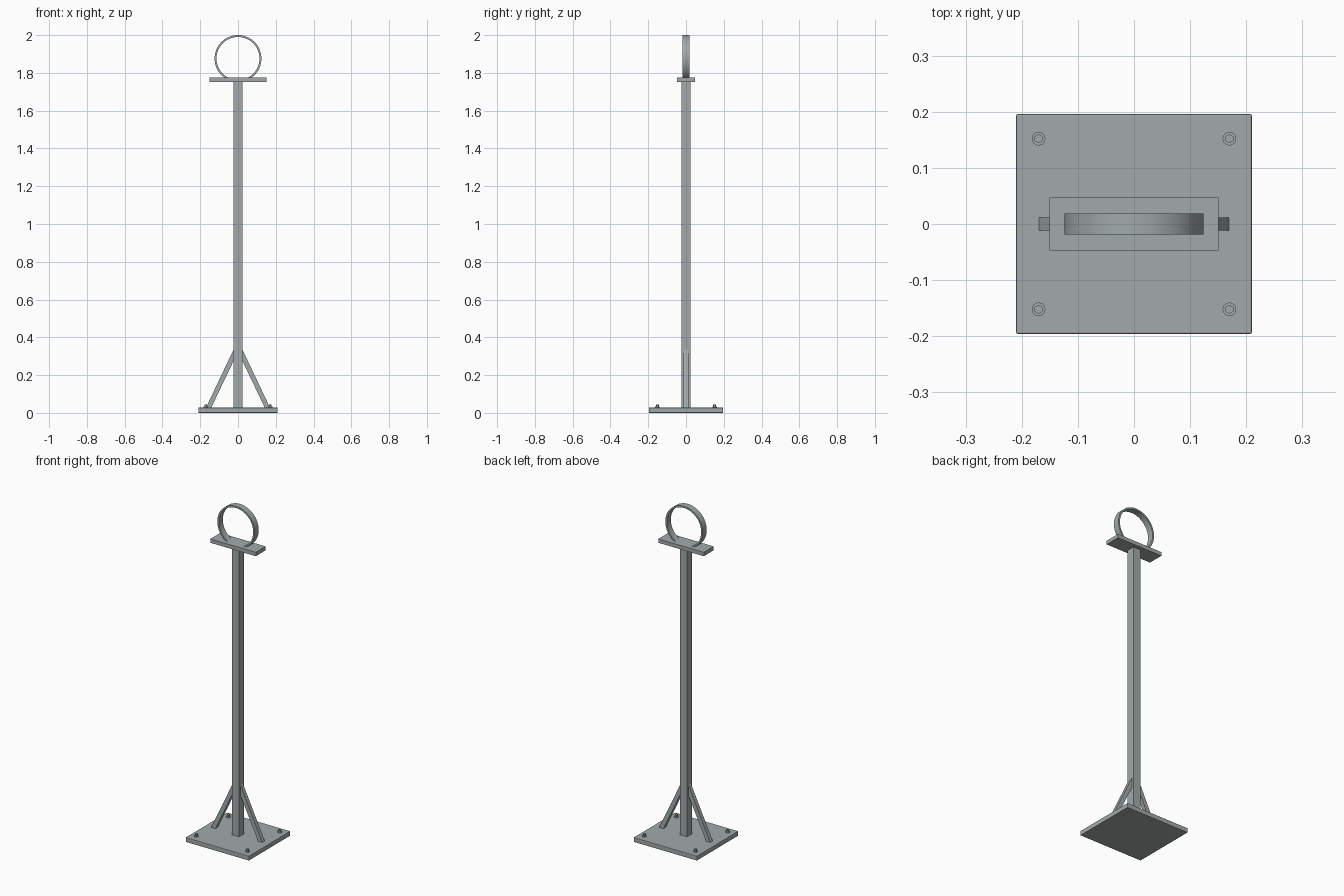
import bpy, bmesh, math
from mathutils import Matrix

if "Cube" in bpy.data.objects:
    bpy.data.objects.remove(bpy.data.objects["Cube"], do_unlink=True)

steel = bpy.data.materials.new("grey_steel")
steel.use_nodes = True
STEEL = (0.36, 0.40, 0.40, 1)
steel.diffuse_color = STEEL
steel.node_tree.nodes["Principled BSDF"].inputs["Base Color"].default_value = STEEL


def finish(name, bm):
    bmesh.ops.recalc_face_normals(bm, faces=bm.faces)
    mesh = bpy.data.meshes.new(name)
    bm.to_mesh(mesh)
    bm.free()
    mesh.materials.append(steel)
    obj = bpy.data.objects.new(name, mesh)
    bpy.context.collection.objects.link(obj)
    return obj


def box(name, half_x, half_y, z0, z1, bevel=0.0):
    bm = bmesh.new()
    bmesh.ops.create_cube(bm, size=1)
    bmesh.ops.scale(bm, vec=(2 * half_x, 2 * half_y, z1 - z0), verts=bm.verts)
    bmesh.ops.translate(bm, vec=(0, 0, (z0 + z1) / 2), verts=bm.verts)
    obj = finish(name, bm)
    if bevel:
        mod = obj.modifiers.new("soft_edges", "BEVEL")
        mod.width = bevel
        mod.segments = 2
    return obj


def prism(name, sides, radius, x, y, z0, z1):
    bm = bmesh.new()
    bmesh.ops.create_cone(bm, cap_ends=True, segments=sides, radius1=radius, radius2=radius,
                          depth=z1 - z0, matrix=Matrix.Translation((x, y, (z0 + z1) / 2)))
    return finish(name, bm)


# Base, post and top plate
box("base_plate", 0.21, 0.196, 0, 0.028, 0.003)
box("post", 0.024, 0.024, 0.026, 1.755)
box("top_plate", 0.151, 0.047, 1.752, 1.775)

# Slanted braces on both sides of the post
profile = [(0.17, 0.027), (0.142, 0.027), (0.022, 0.278), (0.022, 0.338)]
for side, label in ((1, "left"), (-1, "right")):
    bm = bmesh.new()
    face = bm.faces.new([bm.verts.new((side * x, -0.012, z)) for x, z in profile])
    ext = bmesh.ops.extrude_face_region(bm, geom=[face])
    moved = [g for g in ext["geom"] if isinstance(g, bmesh.types.BMVert)]
    bmesh.ops.translate(bm, vec=(0, 0.024, 0), verts=moved)
    finish(label + "_brace", bm)

# Corner bolts with washers
for sx, x_name in ((1, "left"), (-1, "right")):
    for sy, y_name in ((1, "back"), (-1, "front")):
        x, y = sx * 0.17, sy * 0.152
        prism(f"{y_name}_{x_name}_washer", 24, 0.012, x, y, 0.027, 0.033)
        prism(f"{y_name}_{x_name}_bolt", 6, 0.008, x, y, 0.032, 0.044)

# Upright ring: a rectangular section spun around the y axis
RING_Z, OUTER, INNER, HALF = 1.876, 0.124, 0.114, 0.019
bm = bmesh.new()
section = [(OUTER, -HALF), (OUTER, HALF), (INNER, HALF), (INNER, -HALF)]
verts = [bm.verts.new((r, y, RING_Z)) for r, y in section]
edges = [bm.edges.new((verts[i], verts[(i + 1) % 4])) for i in range(4)]
bmesh.ops.spin(bm, geom=verts + edges, cent=(0, 0, RING_Z), axis=(0, 1, 0),
               angle=math.tau, steps=64)
bmesh.ops.remove_doubles(bm, verts=bm.verts, dist=0.0001)
ring = finish("ring", bm)
bpy.ops.object.select_all(action="DESELECT")
ring.select_set(True)
bpy.context.view_layer.objects.active = ring
bpy.ops.object.shade_smooth_by_angle(angle=math.radians(30))
